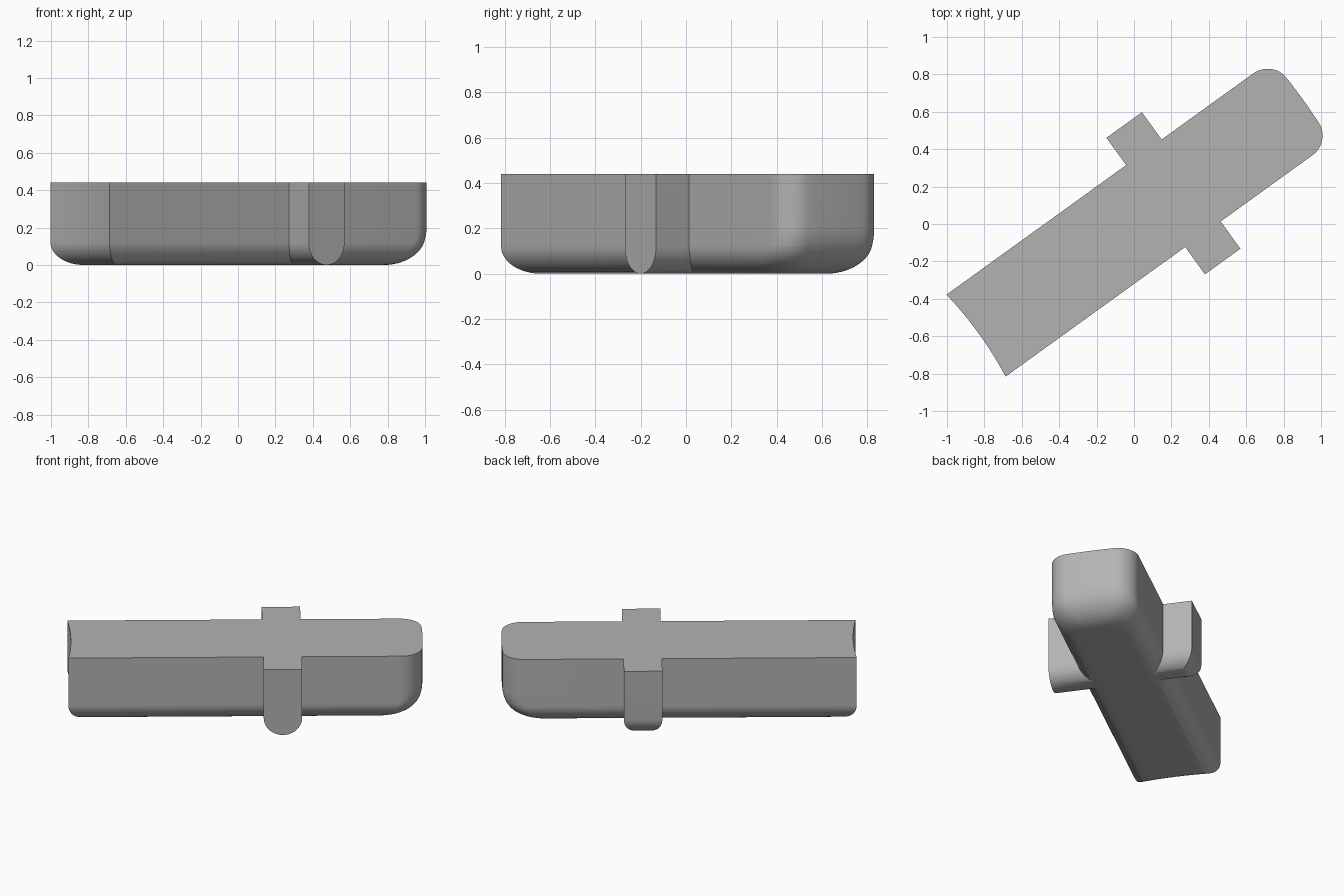
import bpy, bmesh, math
from mathutils import Matrix

cube = bpy.data.objects.get("Cube")
if cube:
    bpy.data.objects.remove(cube, do_unlink=True)

TURN = math.radians(35.8)
HEIGHT = 0.44
FILLET, NOSE_FILLET, CORNER = 0.12, 0.2, 0.12
STEPS = 12

mat = bpy.data.materials.new("plain grey")
mat.use_nodes = True
grey = (0.45, 0.45, 0.45, 1)
mat.diffuse_color = grey
mat.node_tree.nodes["Principled BSDF"].inputs["Base Color"].default_value = grey


def inset(z, r):
    """How far a bottom fillet of radius r pulls the wall in at height z."""
    return r - math.sqrt(max(0, r * r - (r - z) ** 2)) if z < r else 0


def loft(name, outline, levels):
    """Stack the outline at each level, cap both ends, turn to the heading."""
    bm = bmesh.new()
    rings = [[bm.verts.new((u, v, z)) for u, v in outline(z)] for z in levels]
    n = len(rings[0])
    for low, high in zip(rings, rings[1:]):
        for i in range(n):
            j = (i + 1) % n
            bm.faces.new((low[i], low[j], high[j], high[i]))
    bm.faces.new(rings[0][::-1])
    bm.faces.new(rings[-1])
    bmesh.ops.recalc_face_normals(bm, faces=bm.faces)
    bm.transform(Matrix.Rotation(TURN, 4, 'Z'))
    mesh = bpy.data.meshes.new(name)
    bm.to_mesh(mesh)
    bm.free()
    mesh.materials.append(mat)
    obj = bpy.data.objects.new(name, mesh)
    bpy.context.collection.objects.link(obj)
    return obj


def body_outline(z):
    """Bar with a rounded, slightly bowed nose and a hollow rear end."""
    side, nose = inset(z, FILLET), inset(z, NOSE_FILLET)
    mid, half = 0.01, 0.27 - side
    tip = 1.11 - nose
    pts = []
    # nose: lower corner, bowed front, upper corner
    reach = half - CORNER
    for sign in (-1, 1):
        for i in range(STEPS + 1):
            a = math.pi / 2 * i / STEPS
            a = a - math.pi / 2 if sign < 0 else a
            v = sign * reach + CORNER * math.sin(a)
            bow = 0.012 * (1 - (v / half) ** 2)
            pts.append((tip - CORNER + CORNER * math.cos(a) + bow, mid + v))
        if sign < 0:
            for i in range(1, 6):
                v = reach * (i / 3 - 1)
                pts.append((tip + 0.012 * (1 - (v / half) ** 2), mid + v))
    # rear: shallow hollow arc
    for i in range(STEPS + 1):
        v = half * (1 - 2 * i / STEPS)
        pts.append((-1.016 - 0.018 * (v / 0.27) ** 2 + side, mid + v))
    return pts


def crossbar_outline(z):
    """Rounded underneath on both flanks and at the back, flat in front."""
    d = inset(z, 0.116)
    u0, u1, front, back = 0.15 + d, 0.384 - d, -0.44, 0.46 - d
    return [(u0, front), (u1, front), (u1, back), (u0, back)]


def fillet_levels(radii):
    levels = {0.0, HEIGHT}
    for r in radii:
        levels |= {round(r * (1 - math.cos(math.pi / 2 * i / STEPS)), 5)
                   for i in range(STEPS + 1)}
    return sorted(levels)


body = loft("body", body_outline, fillet_levels((FILLET, NOSE_FILLET)))
crossbar = loft("crossbar", crossbar_outline, fillet_levels((0.116,)))

# fuse the crossbar into the body
union = body.modifiers.new("fuse", 'BOOLEAN')
union.operation, union.solver, union.object = 'UNION', 'EXACT', crossbar
bpy.ops.object.select_all(action='DESELECT')
body.select_set(True)
bpy.context.view_layer.objects.active = body
bpy.ops.object.modifier_apply(modifier=union.name)
bpy.data.objects.remove(crossbar, do_unlink=True)
bpy.ops.object.shade_smooth_by_angle(angle=math.radians(30))
